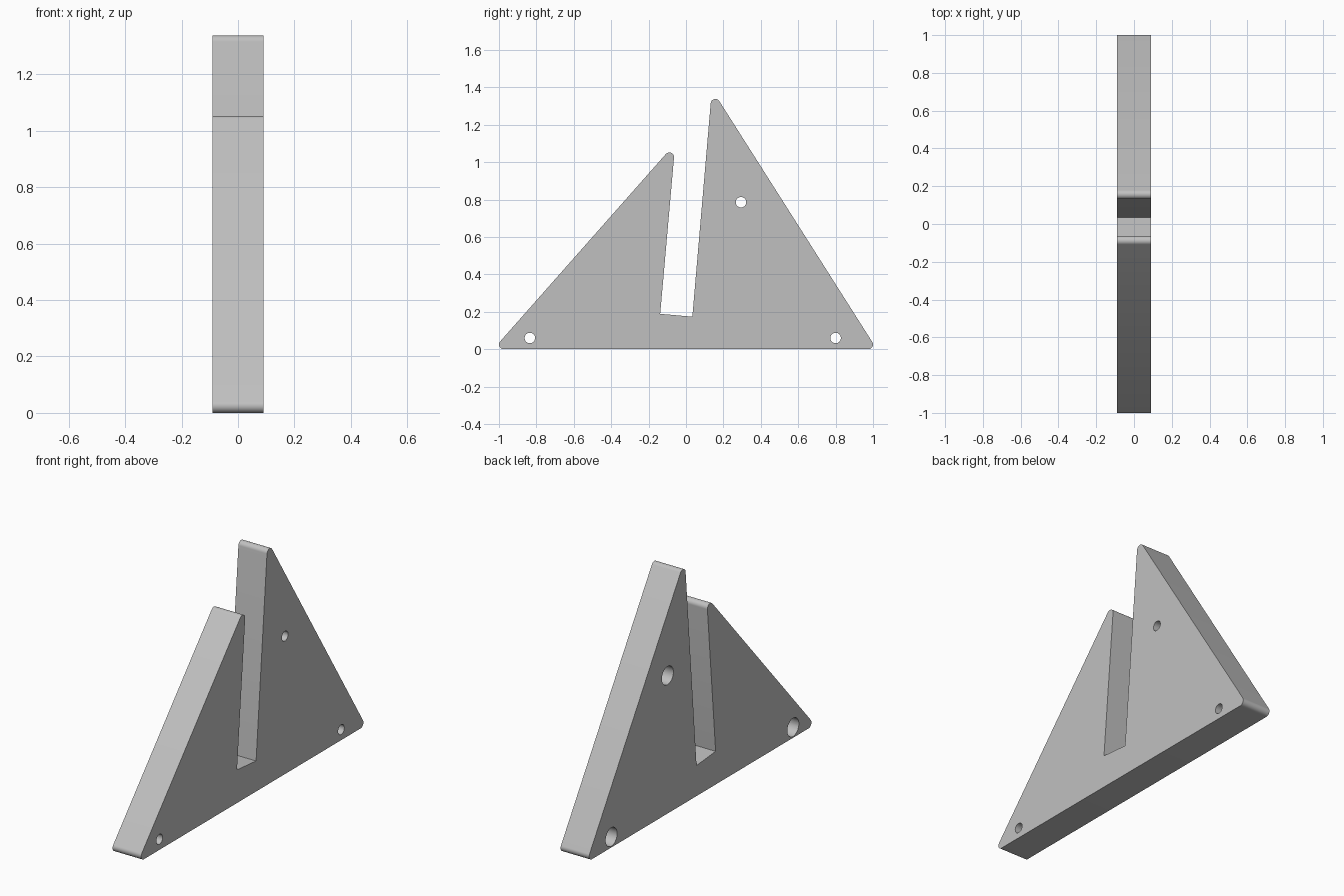
import bpy, bmesh
from math import sin, cos, radians, pi
from mathutils import Matrix

cube = bpy.data.objects.get("Cube")
if cube:
    bpy.data.objects.remove(cube, do_unlink=True)

HALF = 0.09       # half thickness of the plate
ROUND = 0.025     # radius of rounded corners

grey = bpy.data.materials.new("light grey")
grey.use_nodes = True
colour = (0.53, 0.53, 0.53, 1)
grey.diffuse_color = colour
grey.node_tree.nodes["Principled BSDF"].inputs["Base Color"].default_value = colour


def make_object(name, bm):
    bmesh.ops.recalc_face_normals(bm, faces=bm.faces)
    mesh = bpy.data.meshes.new(name)
    bm.to_mesh(mesh)
    bm.free()
    mesh.materials.append(grey)
    obj = bpy.data.objects.new(name, mesh)
    bpy.context.collection.objects.link(obj)
    return obj


def arc(y, z, start, end, steps=12):
    angles = [radians(start + (end - start) * i / steps) for i in range(steps + 1)]
    return [(y + ROUND * cos(a), z + ROUND * sin(a)) for a in angles]


# Side profile: rounded corners joined by straight edges, with a tilted slot
profile = (arc(-0.975, 0.025, 138.5, 270)
           + arc(0.975, 0.025, -90, 32.4)
           + arc(0.157, 1.313, 32.4, 175)
           + [(0.034, 0.174), (-0.138, 0.189)]
           + arc(-0.089, 1.027, -5, 138.5))

# Plate
bm = bmesh.new()
face = bm.faces.new([bm.verts.new((-HALF, y, z)) for y, z in profile])
extruded = bmesh.ops.extrude_face_region(bm, geom=[face])["geom"]
bmesh.ops.translate(bm, vec=(2 * HALF, 0, 0),
                    verts=[v for v in extruded if isinstance(v, bmesh.types.BMVert)])
plate = make_object("slotted_stand", bm)


def drill(name, radius, x0, x1, y, z):
    """Cut a round hole through the plate from x0 to x1."""
    bm = bmesh.new()
    place = Matrix.Translation(((x0 + x1) / 2, y, z)) @ Matrix.Rotation(pi / 2, 4, "Y")
    bmesh.ops.create_cone(bm, cap_ends=True, segments=40, radius1=radius,
                          radius2=radius, depth=x1 - x0, matrix=place)
    cutter = make_object(name, bm)
    cutter.hide_render = True
    mod = plate.modifiers.new(name, "BOOLEAN")
    mod.operation, mod.solver, mod.object = "DIFFERENCE", "EXACT", cutter
    bpy.ops.object.modifier_apply(modifier=name)
    bpy.data.objects.remove(cutter, do_unlink=True)


bpy.ops.object.select_all(action="DESELECT")
bpy.context.view_layer.objects.active = plate
plate.select_set(True)

# Screw holes, each with a wider recess on the right side
for y, z in ((-0.835, 0.06), (0.8, 0.06), (0.294, 0.786)):
    drill("screw_hole", 0.028, -0.2, 0.2, y, z)
    drill("screw_recess", 0.052, -0.2, 0.03, y, z)

bpy.ops.object.shade_smooth_by_angle(angle=radians(30))
